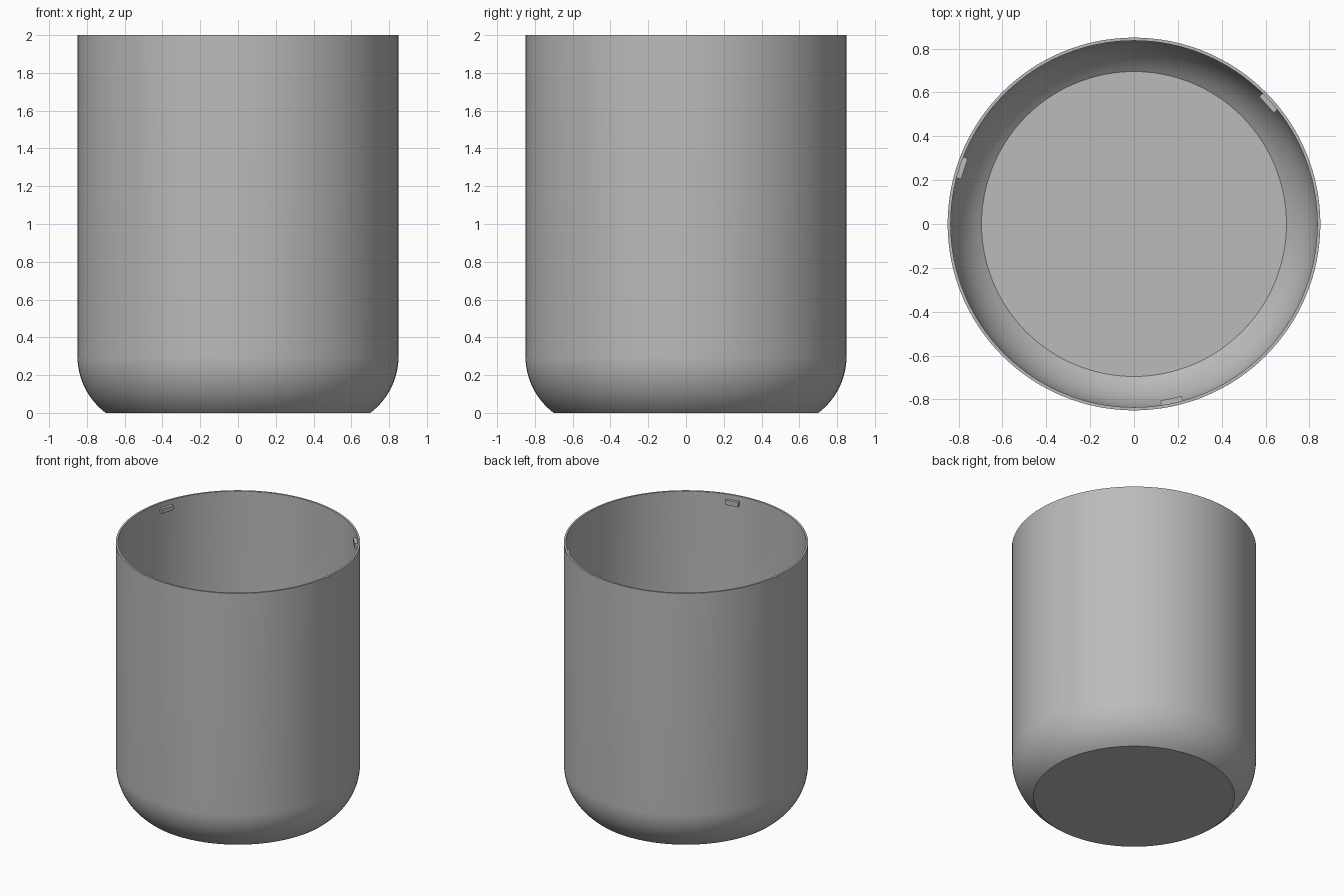
import bpy
import bmesh
from math import cos, sin, asin, radians
from mathutils import Matrix

cube = bpy.data.objects.get("Cube")
if cube:
    bpy.data.objects.remove(cube, do_unlink=True)

grey = bpy.data.materials.new("plain grey")
grey.use_nodes = True
colour = (0.5, 0.5, 0.5, 1)
grey.diffuse_color = colour
grey.node_tree.nodes["Principled BSDF"].inputs["Base Color"].default_value = colour

RADIUS, WALL, HEIGHT = 0.85, 0.014, 2.0
BEND, BEND_TOP = 0.375, 0.30


def finish(bm, name):
    bmesh.ops.recalc_face_normals(bm, faces=bm.faces)
    mesh = bpy.data.meshes.new(name)
    bm.to_mesh(mesh)
    bm.free()
    mesh.materials.append(grey)
    obj = bpy.data.objects.new(name, mesh)
    bpy.context.collection.objects.link(obj)
    return obj


def half_profile(radius, bend, floor, steps=16):
    """Flat floor, rounded lower corner, straight wall up to the rim."""
    start = asin((BEND_TOP - floor) / bend)
    points = [(0, floor)]
    for i in range(steps + 1):
        a = -start * (1 - i / steps)
        points.append((radius - bend + bend * cos(a), BEND_TOP + bend * sin(a)))
    return points + [(radius, HEIGHT)]


# Thin-walled cup: outer and inner profiles spun about the vertical axis
outer = half_profile(RADIUS, BEND, 0)
inner = half_profile(RADIUS - WALL, BEND - WALL, WALL)
bm = bmesh.new()
verts = [bm.verts.new((r, 0, z)) for r, z in outer + inner[::-1]]
edges = [bm.edges.new(pair) for pair in zip(verts, verts[1:])]
bmesh.ops.spin(bm, geom=verts + edges, cent=(0, 0, 0), axis=(0, 0, 1),
               angle=radians(360), steps=128)
bmesh.ops.remove_doubles(bm, verts=bm.verts, dist=0.0001)
cup = finish(bm, "cup")
bpy.ops.object.select_all(action="DESELECT")
cup.select_set(True)
bpy.context.view_layer.objects.active = cup
bpy.ops.object.shade_smooth_by_angle(angle=radians(30))

# Three small locking tabs inside the rim
for i in range(3):
    bm = bmesh.new()
    turn = Matrix.Rotation(radians(42 + 120 * i), 4, "Z")
    place = Matrix.Translation((0.826, 0, 1.945))
    bmesh.ops.create_cube(bm, size=1, matrix=turn @ place @ Matrix.Diagonal((0.026, 0.1, 0.036, 1)))
    finish(bm, f"rim_tab_{i + 1}")
